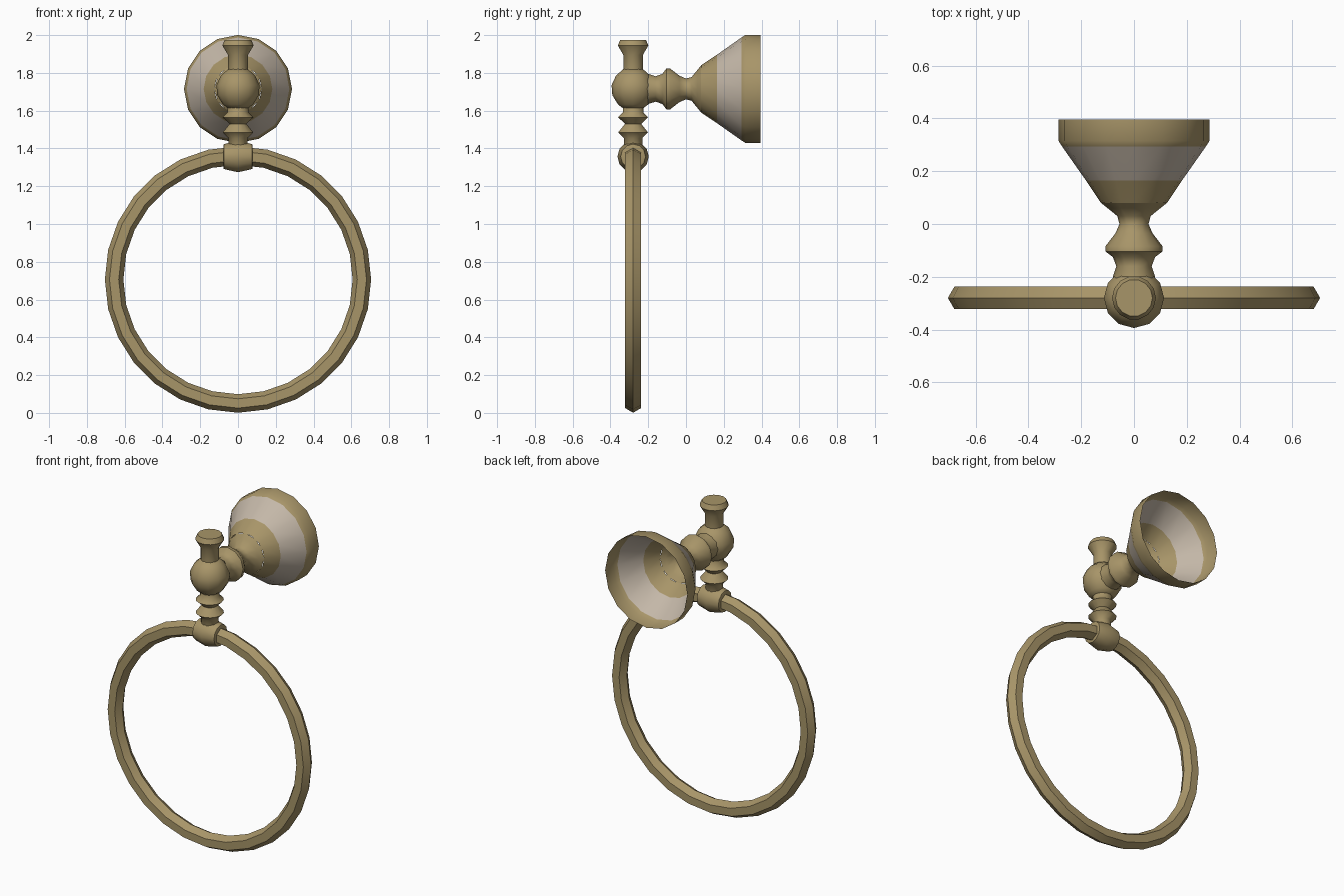
import bpy, bmesh, math
from mathutils import Vector

if "Cube" in bpy.data.objects:
    bpy.data.objects.remove(bpy.data.objects["Cube"])


def material(name, rgb):
    m = bpy.data.materials.new(name)
    m.diffuse_color = (*rgb, 1)
    m.use_nodes = True
    m.node_tree.nodes["Principled BSDF"].inputs["Base Color"].default_value = m.diffuse_color
    return m


BRASS = material("antique brass", (0.39, 0.30, 0.14))
CREAM = material("pale cream", (0.55, 0.475, 0.39))


def lathe(name, profile, origin, axis, sides, caps=(True, True), cream_band=None):
    """Revolve (distance along axis, radius) points around an axis."""
    a = Vector(axis)
    u = Vector((0, 0, 1)) if abs(a.z) < 0.5 else Vector((1, 0, 0))
    v = a.cross(u)
    bm = bmesh.new()
    rings = []
    for d, r in profile:
        ring = []
        for i in range(sides):
            t = 2 * math.pi * i / sides
            ring.append(bm.verts.new(Vector(origin) + a * d
                                     + (u * math.cos(t) + v * math.sin(t)) * r))
        rings.append(ring)
    for k in range(len(rings) - 1):
        for i in range(sides):
            j = (i + 1) % sides
            f = bm.faces.new((rings[k][i], rings[k][j], rings[k + 1][j], rings[k + 1][i]))
            if cream_band and cream_band[0] < (profile[k][0] + profile[k + 1][0]) / 2 < cream_band[1]:
                f.material_index = 1
    if caps[0]:
        bm.faces.new(rings[0][::-1])
    if caps[1]:
        bm.faces.new(rings[-1])
    me = bpy.data.meshes.new(name)
    bm.to_mesh(me)
    bm.free()
    ob = bpy.data.objects.new(name, me)
    bpy.context.collection.objects.link(ob)
    finish(ob)
    return ob


def finish(ob):
    ob.data.materials.append(BRASS)
    ob.data.materials.append(CREAM)
    bpy.ops.object.select_all(action='DESELECT')
    ob.select_set(True)
    bpy.context.view_layer.objects.active = ob
    bpy.ops.object.shade_smooth_by_angle(angle=math.radians(50))


HANG_Y, ARM_Z = -0.28, 1.715

# Towel ring with six-sided tube
bpy.ops.mesh.primitive_torus_add(major_segments=28, minor_segments=6,
                                 major_radius=0.656, minor_radius=0.049,
                                 location=(0, HANG_Y, 0.706),
                                 rotation=(math.pi / 2, 0, 0))
ring = bpy.context.object
ring.name = "towel_ring"
finish(ring)

# Wall cup: open thin shell with a cream band
lathe("wall_cup", [(0.08, 0.125), (0.165, 0.182), (0.293, 0.272), (0.315, 0.286), (0.395, 0.286)],
      (0, 0, ARM_Z), (0, 1, 0), 16, (False, False), cream_band=(0.165, 0.293))

# Turned arm from the ball to the cup
lathe("arm", [(-0.25, 0.075), (-0.20, 0.08), (-0.16, 0.067), (-0.125, 0.08), (-0.104, 0.108),
              (-0.084, 0.108), (-0.035, 0.07), (0.0, 0.055), (0.03, 0.063), (0.06, 0.1),
              (0.08, 0.125)],
      (0, 0, ARM_Z), (0, 1, 0), 12, (True, False))

# Ball joint
lathe("ball", [(-0.105, 0.05), (-0.082, 0.08), (-0.033, 0.11), (0.02, 0.114),
               (0.07, 0.091), (0.105, 0.052)],
      (0, HANG_Y, ARM_Z), (0, 0, 1), 12)

# Finial on top of the ball
lathe("finial", [(1.80, 0.053), (1.895, 0.053), (1.945, 0.083), (1.975, 0.07)],
      (0, HANG_Y, 0), (0, 0, 1), 14)

# Turned stem below the ball
lathe("stem", [(1.39, 0.05), (1.455, 0.05), (1.485, 0.081), (1.53, 0.044),
               (1.565, 0.081), (1.59, 0.056), (1.63, 0.056)],
      (0, HANG_Y, 0), (0, 0, 1), 14)

# Barrel collar gripping the ring
lathe("collar", [(-0.077, 0.06), (-0.075, 0.066), (0, 0.083), (0.075, 0.066), (0.077, 0.06)],
      (0, HANG_Y, 1.357), (1, 0, 0), 12)
